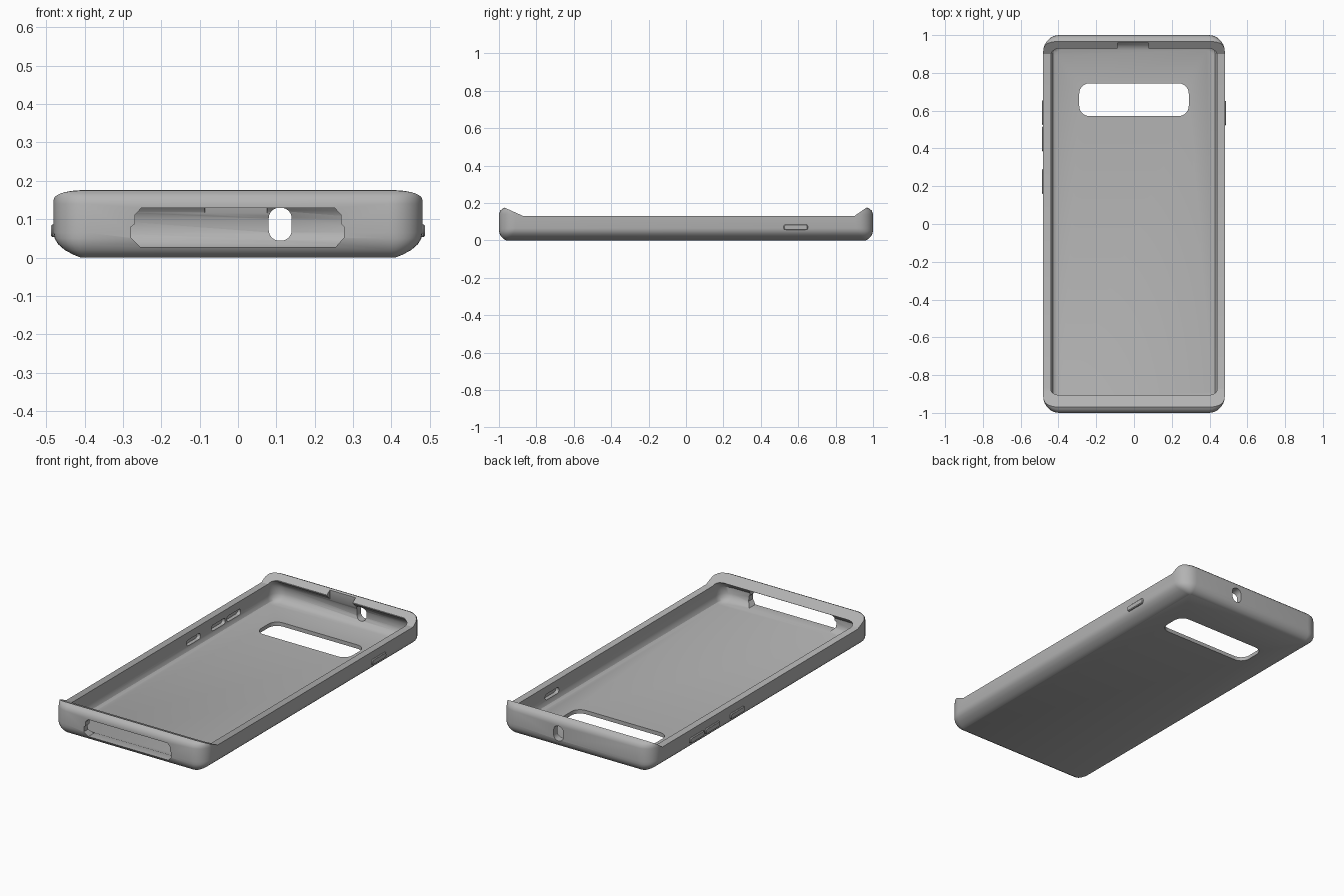
import bpy, bmesh, math

if "Cube" in bpy.data.objects:
    bpy.data.objects.remove(bpy.data.objects["Cube"])

grey = bpy.data.materials.new("case_grey")
grey.diffuse_color = (0.45, 0.45, 0.45, 1)
grey.use_nodes = True
grey.node_tree.nodes["Principled BSDF"].inputs["Base Color"].default_value = grey.diffuse_color


def round_rect(hx, hy, r, cx=0, cy=0, seg=7):
    """Outline of a rounded rectangle, counter-clockwise."""
    pts = []
    for k, (sx, sy) in enumerate([(1, 1), (-1, 1), (-1, -1), (1, -1)]):
        for i in range(seg + 1):
            a = math.pi / 2 * (k + i / seg)
            pts.append((cx + sx * (hx - r) + r * math.cos(a),
                        cy + sy * (hy - r) + r * math.sin(a)))
    return pts


def loft(name, rings):
    """Closed solid through rings of 3D points."""
    bm = bmesh.new()
    loops = [[bm.verts.new(p) for p in ring] for ring in rings]
    n = len(loops[0])
    for a, b in zip(loops, loops[1:]):
        for i in range(n):
            j = (i + 1) % n
            bm.faces.new((a[i], a[j], b[j], b[i]))
    bm.faces.new(loops[0][::-1])
    bm.faces.new(loops[-1])
    bmesh.ops.recalc_face_normals(bm, faces=bm.faces)
    mesh = bpy.data.meshes.new(name)
    bm.to_mesh(mesh)
    bm.free()
    ob = bpy.data.objects.new(name, mesh)
    bpy.context.collection.objects.link(ob)
    mesh.materials.append(grey)
    return ob


def prism(name, axis, outline, lo, hi):
    """Extrude a 2D outline along x, y or z."""
    place = {"x": lambda u, v, t: (t, u, v),
             "y": lambda u, v, t: (u, t, v),
             "z": lambda u, v, t: (u, v, t)}[axis]
    return loft(name, [[place(u, v, t) for u, v in outline] for t in (lo, hi)])


def stack(name, layers):
    """Solid from layers of (z, half width, half length, corner radius, y shift)."""
    return loft(name, [[(x, y, z) for x, y in round_rect(hx, hy, r, 0, cy)]
                       for z, hx, hy, r, cy in layers])


def activate(ob):
    bpy.ops.object.select_all(action='DESELECT')
    ob.select_set(True)
    bpy.context.view_layer.objects.active = ob


def cut(ob, cutter):
    activate(ob)
    mod = ob.modifiers.new("cut", 'BOOLEAN')
    mod.operation, mod.solver, mod.object = 'DIFFERENCE', 'EXACT', cutter
    bpy.ops.object.modifier_apply(modifier=mod.name)
    bpy.data.objects.remove(cutter)


# Outer body: curved lower edges, rounded end lips
case = stack("phone_case", [
    (0.000, 0.410, 0.960, 0.010, 0), (0.008, 0.430, 0.976, 0.030, 0),
    (0.020, 0.452, 0.988, 0.052, 0), (0.035, 0.469, 0.996, 0.070, 0),
    (0.050, 0.478, 1.000, 0.082, 0), (0.065, 0.481, 1.000, 0.088, 0),
    (0.140, 0.481, 1.000, 0.088, 0), (0.158, 0.481, 0.994, 0.086, 0),
    (0.168, 0.481, 0.983, 0.084, 0), (0.176, 0.481, 0.966, 0.080, 0)])

# Lowered side rims with slopes up to the end lips
cut(case, prism("rim_cutter", "x", [(-1.014, 0.195), (-0.87, 0.13),
                                    (0.90, 0.13), (0.994, 0.195)], -0.6, 0.6))

# Inner cavity, narrowing under the lips
cut(case, stack("cavity_cutter", [
    (0.022, 0.415, 0.920, 0.030, 0), (0.030, 0.429, 0.940, 0.045, 0),
    (0.045, 0.437, 0.957, 0.060, 0), (0.065, 0.440, 0.965, 0.065, 0),
    (0.100, 0.440, 0.965, 0.065, 0), (0.120, 0.440, 0.952, 0.060, 0.003),
    (0.135, 0.440, 0.933, 0.052, 0.008), (0.145, 0.440, 0.918, 0.045, 0.012),
    (0.220, 0.440, 0.918, 0.045, 0.012)]))

# Camera window in the floor
cut(case, prism("camera_cutter", "z",
                round_rect(0.29, 0.087, 0.055, 0, 0.658), -0.1, 0.1))

# Port slot through the front end
slot = [(-0.255, 0.028), (0.255, 0.028), (0.276, 0.052), (0.276, 0.080),
        (0.268, 0.088), (0.268, 0.112), (0.252, 0.129), (-0.252, 0.129),
        (-0.268, 0.112), (-0.268, 0.088), (-0.279, 0.080), (-0.279, 0.052)]
cut(case, prism("slot_cutter", "y", slot, -1.1, -0.93))

# Jack hole through the back end
cut(case, prism("jack_cutter", "y",
                round_rect(0.030, 0.043, 0.028, 0.110, 0.087), 0.935, 1.1))

# Notch in the back lip
cut(case, prism("notch_cutter", "z",
                round_rect(0.082, 0.03, 0.001, -0.005, 0.927, 1), 0.11, 0.25))

# Side buttons, each with a recess on the inside wall
for name, side, y in [("power_button", 1, 0.587), ("upper_volume_button", -1, 0.590),
                      ("lower_volume_button", -1, 0.450), ("side_button", -1, 0.225)]:
    x0, x1 = sorted((side * 0.40, side * 0.460))
    cut(case, prism("recess_cutter", "x",
                    round_rect(0.062, 0.016, 0.014, y, 0.070), x0, x1))
    button = loft(name, [[(side * x, u, v) for u, v in
                          round_rect(0.065 - d, 0.016 - d, 0.014 - d, y, 0.070)]
                         for x, d in ((0.470, 0), (0.484, 0), (0.488, 0.004))])
    activate(button)
    bpy.ops.object.shade_smooth_by_angle(angle=math.radians(30))

activate(case)
bpy.ops.object.shade_smooth_by_angle(angle=math.radians(30))
